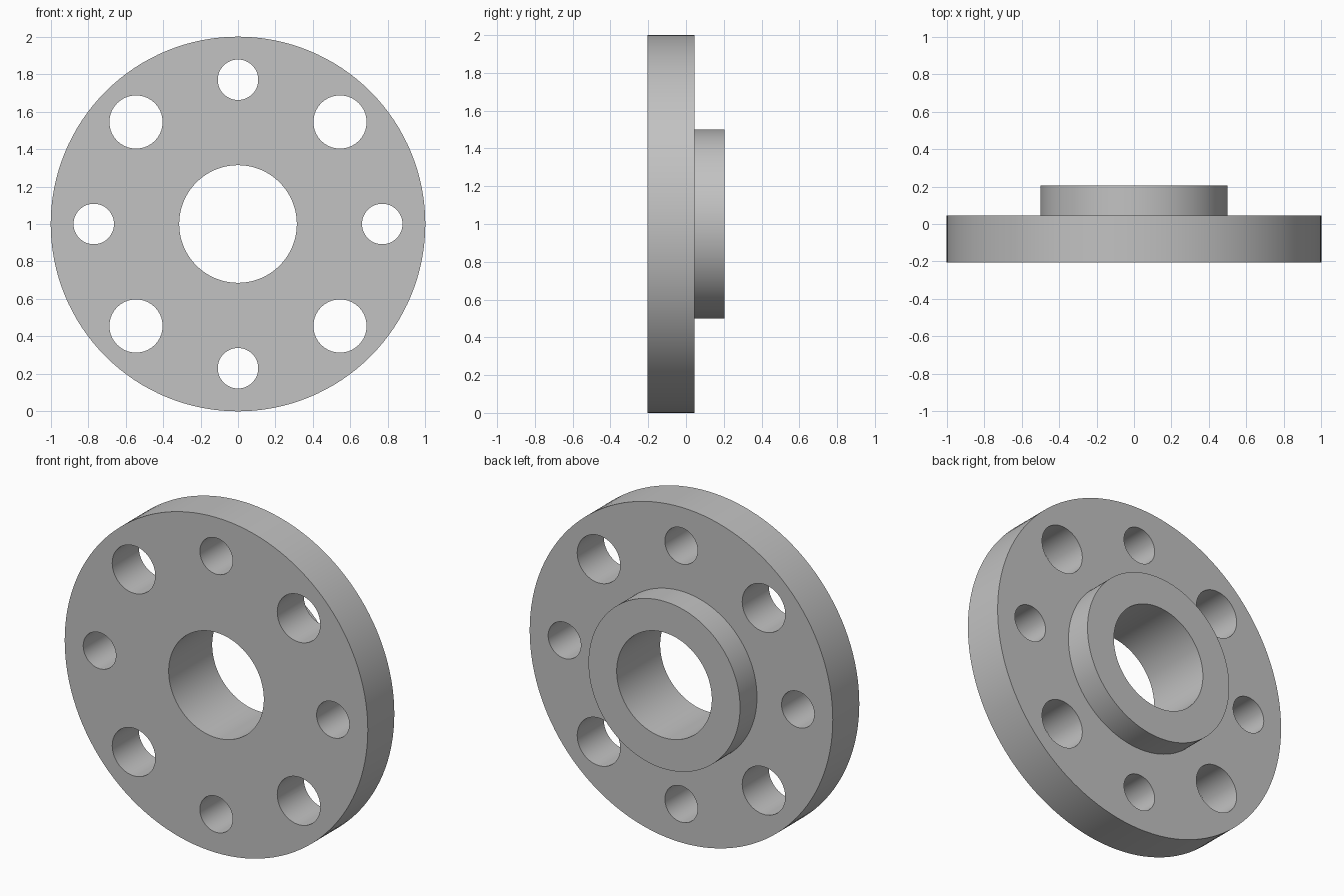
import bpy
import math

cube = bpy.data.objects.get("Cube")
if cube:
    bpy.data.objects.remove(cube, do_unlink=True)

CENTRE_Z = 1.0
FRONT, STEP, BACK = -0.205, 0.045, 0.205
BOLT_CIRCLE = 0.77

steel = bpy.data.materials.new("plain grey steel")
steel.use_nodes = True
grey = (0.54, 0.54, 0.54, 1)
steel.diffuse_color = grey
steel.node_tree.nodes["Principled BSDF"].inputs["Base Color"].default_value = grey


def disc(name, radius, y0, y1, x=0, z=0, sides=64):
    """Cylinder along y, placed relative to the flange centre."""
    bpy.ops.mesh.primitive_cylinder_add(
        vertices=sides, radius=radius, depth=y1 - y0,
        location=(x, (y0 + y1) / 2, CENTRE_Z + z),
        rotation=(math.pi / 2, 0, 0))
    obj = bpy.context.object
    obj.name = name
    obj.data.materials.append(steel)
    return obj


def combine(target, tool, operation):
    """Apply a boolean to the target and discard the tool."""
    mod = target.modifiers.new(operation.lower(), 'BOOLEAN')
    mod.operation = operation
    mod.solver = 'EXACT'
    mod.object = tool
    tool.hide_render = True
    bpy.context.view_layer.objects.active = target
    bpy.ops.object.modifier_apply(modifier=mod.name)
    bpy.data.objects.remove(tool, do_unlink=True)


# Wide plate with a raised hub on the back
flange = disc("flange", 1.0, FRONT, STEP, sides=128)
hub = disc("hub", 0.5, STEP - 0.1, BACK, sides=128)
combine(flange, hub, 'UNION')

# Central bore
combine(flange, disc("bore_cutter", 0.314, -0.5, 0.5, sides=96), 'DIFFERENCE')

# Ring of bolt holes, small and large alternating
for i in range(8):
    angle = i * math.pi / 4
    radius = 0.142 if i % 2 else 0.108
    cutter = disc("hole_cutter", radius, -0.5, 0.5,
                  BOLT_CIRCLE * math.cos(angle), BOLT_CIRCLE * math.sin(angle))
    combine(flange, cutter, 'DIFFERENCE')

# Smooth round walls, crisp rims
bpy.ops.object.select_all(action='DESELECT')
flange.select_set(True)
bpy.context.view_layer.objects.active = flange
bpy.ops.object.shade_smooth_by_angle(angle=math.radians(30))
